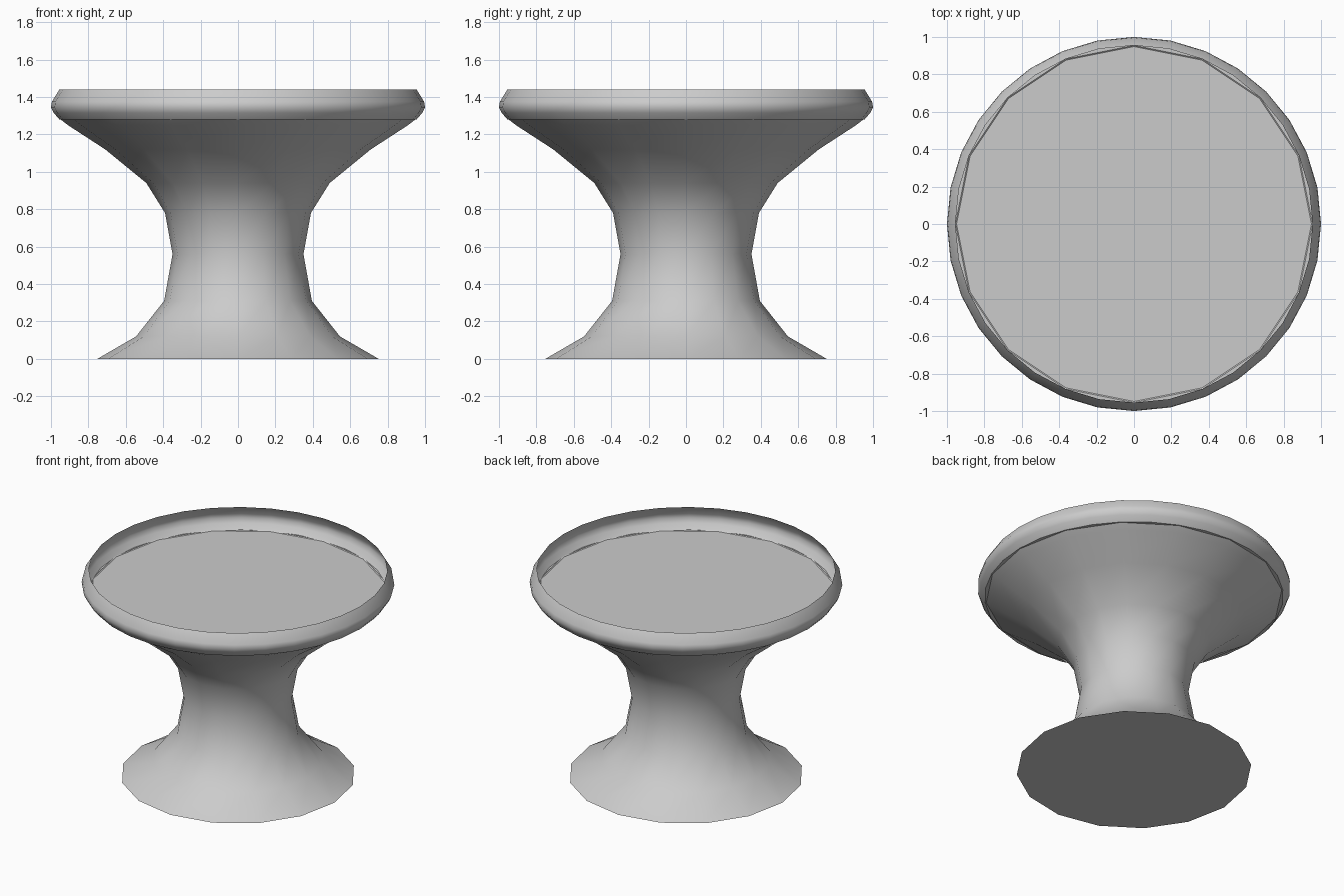
import bpy, bmesh, math

cube = bpy.data.objects.get("Cube")
if cube:
    bpy.data.objects.remove(cube, do_unlink=True)

grey = bpy.data.materials.new("light_grey")
grey.use_nodes = True
colour = (0.6, 0.6, 0.6, 1)
grey.diffuse_color = colour
grey.node_tree.nodes["Principled BSDF"].inputs["Base Color"].default_value = colour


def lathe(name, profile, sides, cap_start):
    """Spin (radius, height) points around z; optionally close the first ring."""
    bm = bmesh.new()
    rings = []
    for r, z in profile:
        angles = [math.tau * i / sides for i in range(sides)]
        rings.append([bm.verts.new((r * math.cos(a), r * math.sin(a), z)) for a in angles])
    for low, high in zip(rings, rings[1:]):
        for i in range(sides):
            j = (i + 1) % sides
            bm.faces.new((low[i], low[j], high[j], high[i]))
    if cap_start:
        bm.faces.new(list(reversed(rings[0])))
    return finish(name, bm)


def finish(name, bm):
    mesh = bpy.data.meshes.new(name)
    bm.to_mesh(mesh)
    bm.free()
    mesh.materials.append(grey)
    obj = bpy.data.objects.new(name, mesh)
    bpy.context.collection.objects.link(obj)
    bpy.ops.object.select_all(action="DESELECT")
    obj.select_set(True)
    bpy.context.view_layer.objects.active = obj
    bpy.ops.object.shade_smooth_by_angle(angle=math.radians(60))
    return obj


# Flared foot, waisted stem and bowl in one sweep
lathe("pedestal", [(0.752, 0), (0.545, 0.12), (0.395, 0.31), (0.35, 0.56), (0.39, 0.78),
                   (0.49, 0.94), (0.71, 1.12), (0.91, 1.25), (0.955, 1.285)], 16, True)

# Thin bulging rim, open at the top
lathe("rim", [(0.955, 1.28), (0.985, 1.315), (1, 1.345), (0.995, 1.375), (0.955, 1.44)], 32, False)

# Sunken top surface
bm = bmesh.new()
bmesh.ops.create_circle(bm, cap_ends=True, segments=32, radius=0.955)
bmesh.ops.translate(bm, verts=bm.verts, vec=(0, 0, 1.28))
bmesh.ops.recalc_face_normals(bm, faces=bm.faces)
for face in bm.faces:
    if face.normal.z < 0:
        face.normal_flip()
finish("seat_surface", bm)
